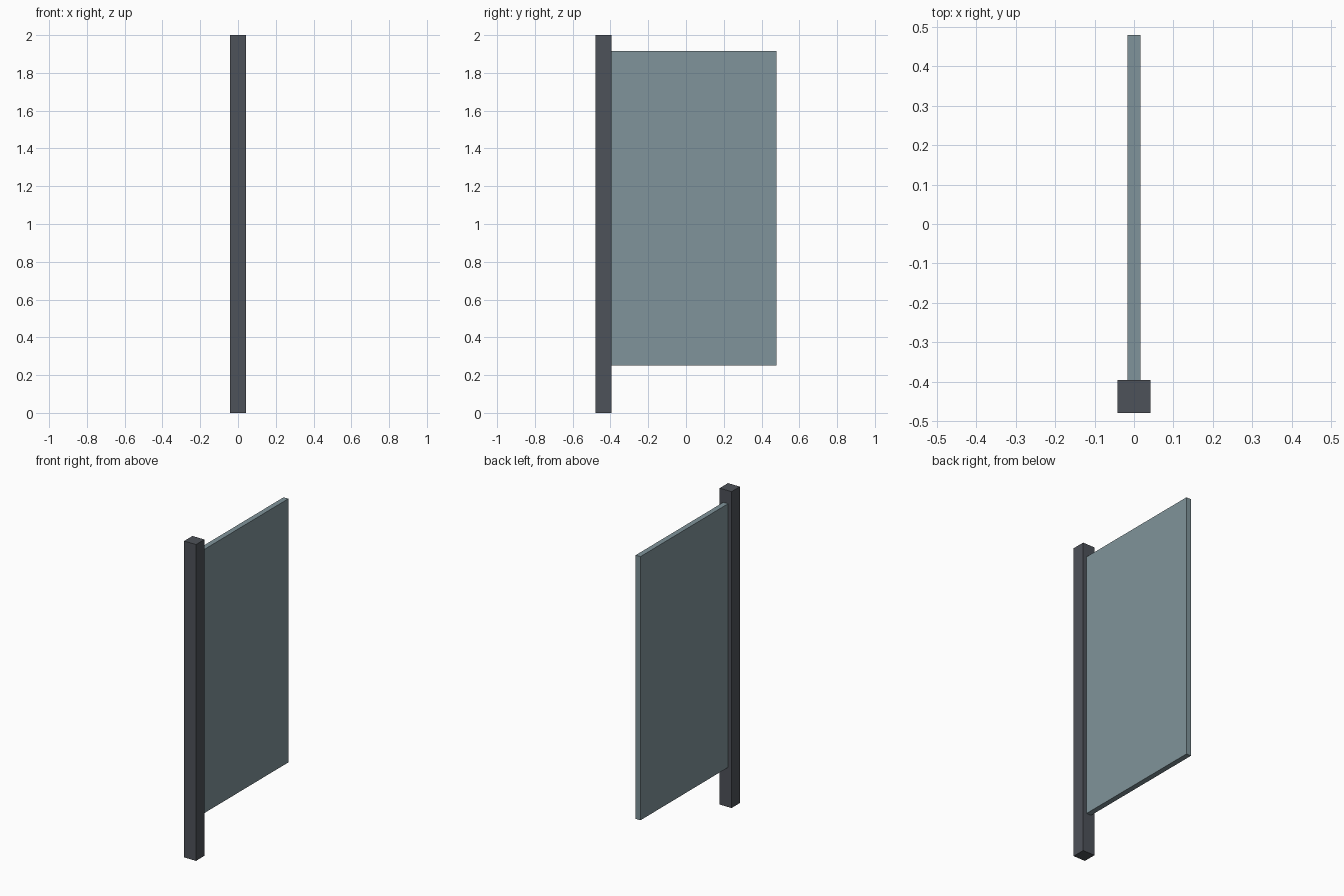
import bpy

if "Cube" in bpy.data.objects:
    bpy.data.objects.remove(bpy.data.objects["Cube"])


def material(name, rgb):
    mat = bpy.data.materials.new(name)
    mat.diffuse_color = (*rgb, 1.0)
    mat.use_nodes = True
    mat.node_tree.nodes["Principled BSDF"].inputs["Base Color"].default_value = mat.diffuse_color
    return mat


def box(name, low, high, mat):
    """Axis-aligned box between two corners."""
    bpy.ops.mesh.primitive_cube_add(
        size=1, location=[(a + b) / 2 for a, b in zip(low, high)])
    obj = bpy.context.object
    obj.name = name
    obj.scale = [b - a for a, b in zip(low, high)]
    bpy.ops.object.transform_apply(location=False, rotation=False, scale=True)
    obj.data.materials.append(mat)
    return obj


charcoal = material("charcoal metal", (0.076, 0.084, 0.100))
glass = material("grey blue glass", (0.216, 0.296, 0.325))

# Square upright post
POST = 0.0417
FRONT, BACK = -0.479, 0.479
post_back = FRONT + 2 * POST
box("post", (-POST, FRONT, 0), (POST, post_back, 2), charcoal)

# Thin panel carried on the back of the post
PANEL = 0.0167
box("panel", (-PANEL, post_back, 0.25), (PANEL, BACK, 1.917), glass)
